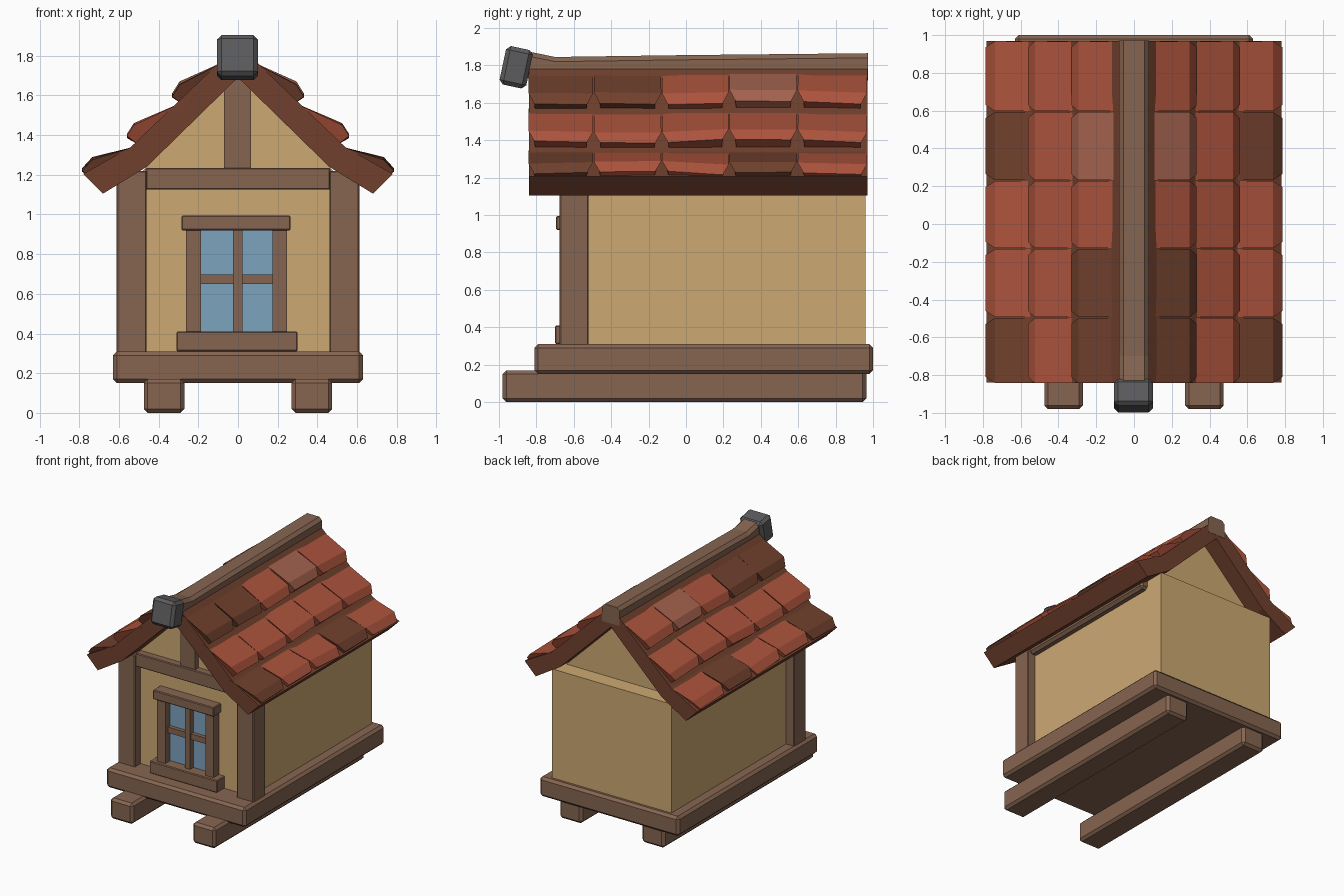
import bpy, bmesh, math, random
from mathutils import Matrix

if "Cube" in bpy.data.objects:
    bpy.data.objects.remove(bpy.data.objects["Cube"])

random.seed(4)


def material(name, rgb):
    lin = [((c / 255 + 0.055) / 1.055) ** 2.4 for c in rgb]
    m = bpy.data.materials.new(name)
    m.diffuse_color = (*lin, 1)
    m.use_nodes = True
    m.node_tree.nodes["Principled BSDF"].inputs["Base Color"].default_value = m.diffuse_color
    return m


WOOD = material("wood", (134, 101, 81))
WALL = material("tan plaster", (205, 169, 115))
RED = material("red tile", (172, 83, 60))
DARK = material("dark brown tile", (112, 64, 45))
PALE = material("faded tile", (163, 98, 78))
GREY = material("grey metal", (92, 92, 94))
GLASS = material("blue glass", (124, 163, 190))


def finish(bm, name, mat, bevel=0):
    bmesh.ops.recalc_face_normals(bm, faces=bm.faces)
    me = bpy.data.meshes.new(name)
    bm.to_mesh(me)
    bm.free()
    ob = bpy.data.objects.new(name, me)
    bpy.context.collection.objects.link(ob)
    me.materials.append(mat)
    if bevel:
        mod = ob.modifiers.new("edge", "BEVEL")
        mod.width, mod.segments = bevel, 1
    return ob


def box(name, x, y, z, mat, bevel=0):
    """Box from (min, max) ranges."""
    bm = bmesh.new()
    bmesh.ops.create_cube(bm, size=1)
    for v in bm.verts:
        v.co = [(a + b) / 2 + c * (b - a) for (a, b), c in zip((x, y, z), v.co)]
    return finish(bm, name, mat, bevel)


def loft(name, sections, mat, bevel=0):
    """Skin over closed rings of points, capped at both ends."""
    bm = bmesh.new()
    rings = [[bm.verts.new(p) for p in s] for s in sections]
    n = len(rings[0])
    for a, b in zip(rings, rings[1:]):
        for i in range(n):
            j = (i + 1) % n
            bm.faces.new((a[i], a[j], b[j], b[i]))
    bm.faces.new(rings[0])
    bm.faces.new(rings[-1])
    return finish(bm, name, mat, bevel)


def prism(name, pts, y0, y1, mat):
    return loft(name, [[(x, y, z) for x, z in pts] for y in (y0, y1)], mat)


# Base: two skids and the platform
for s, side in ((-1, "left"), (1, "right")):
    box(side + "_skid", sorted((s * 0.27, s * 0.475)), (-0.98, 0.965), (0, 0.17), WOOD, 0.02)
box("platform", (-0.63, 0.63), (-0.81, 1.0), (0.15, 0.31), WOOD, 0.02)

# Walls and recessed gable
box("walls", (-0.54, 0.54), (-0.6, 0.96), (0.3, 1.2), WALL)
prism("gable", [(-0.5, 1.2), (0.5, 1.2), (0, 1.7)], -0.6, 0.83, WALL)

# Timber frame: front posts, side beams, front header and king post
for s, side in ((-1, "left"), (1, "right")):
    box(side + "_post", sorted((s * 0.46, s * 0.612)), (-0.675, -0.52), (0.3, 1.22), WOOD, 0.006)
    box(side + "_side_beam", sorted((s * 0.46, s * 0.595)), (-0.53, 0.8), (1.12, 1.22), WOOD, 0.02)
box("header_beam", (-0.465, 0.465), (-0.66, -0.55), (1.125, 1.235), WOOD, 0.006)
box("king_post", (-0.07, 0.065), (-0.645, -0.55), (1.23, 1.72), WOOD)

# Window
box("window_glass", (-0.2, 0.19), (-0.608, -0.6), (0.4, 0.93), GLASS)
box("window_sill", (-0.31, 0.3), (-0.7, -0.59), (0.31, 0.41), WOOD, 0.006)
box("window_lintel", (-0.285, 0.265), (-0.695, -0.59), (0.92, 0.995), WOOD, 0.006)
box("window_left_jamb", (-0.262, -0.187), (-0.67, -0.59), (0.4, 0.93), WOOD)
box("window_right_jamb", (0.173, 0.248), (-0.67, -0.59), (0.4, 0.93), WOOD)
box("window_mullion", (-0.026, 0.022), (-0.65, -0.59), (0.4, 0.93), WOOD)
box("window_crossbar", (-0.2, 0.19), (-0.64, -0.59), (0.65, 0.697), WOOD)

# Roof slab with flared eaves
half = [(0.46, 1.24), (0.68, 1.105), (0.78, 1.205), (0.54, 1.34), (0.06, 1.8)]
slab = [(0, 1.69)] + half + [(-x, z) for x, z in reversed(half)]
prism("roof_slab", slab, -0.84, 0.97, DARK)

# Tiles: profile per row is upper end, top lip, outer lip, underside
ROWS = [
    [(0.05, 1.78), (0.295, 1.66), (0.332, 1.60), (0.27, 1.55)],
    [(0.27, 1.57), (0.525, 1.45), (0.56, 1.395), (0.5, 1.35)],
    [(0.51, 1.345), (0.735, 1.28), (0.785, 1.225), (0.72, 1.165)],
]
COLS = [-0.845, -0.495, -0.13, 0.23, 0.595, 0.97]
COLOURS = ["DDRPR", "RRRRR", "DRRDR"]
MATS = {"D": DARK, "R": RED, "P": PALE}
for r, prof in enumerate(ROWS):
    for c in range(5):
        rings = []
        for end, y, sgn in ((0, COLS[c], 1), (1, COLS[c + 1], -1)):
            lift = random.uniform(-0.012, 0.012)
            ring = []
            for k, (x, z) in enumerate(prof):
                inset = (0.004, 0.002, 0.034, 0.04)[k] * sgn
                ring.append((x, y + inset, z + (lift if k in (1, 2) else 0)))
            rings.append(ring)
        for s, side in ((-1, "left"), (1, "right")):
            loft(f"{side}_tile_{r + 1}_{c + 1}", [[(s * x, y, z) for x, y, z in g] for g in rings],
                 MATS[COLOURS[r][c]])

# Ridge beam, curling up at the front
ridge = [(-0.08, 1.71), (0.08, 1.71), (0.08, 1.83), (0.055, 1.855), (-0.055, 1.855), (-0.08, 1.83)]
loft("ridge_beam", [[(x, y, z + dz) for x, z in ridge]
                    for y, dz in ((-0.87, 0.025), (-0.7, -0.01), (0.0, 0.0), (0.972, 0.01))], WOOD)

# Tilted metal cap on the front of the ridge
cap = box("ridge_cap", (-0.103, 0.103), (-0.073, 0.073), (-0.105, 0.105), GREY, 0.022)
cap.data.transform(Matrix.Translation((-0.003, -0.908, 1.79)) @ Matrix.Rotation(math.radians(-12), 4, "X"))
